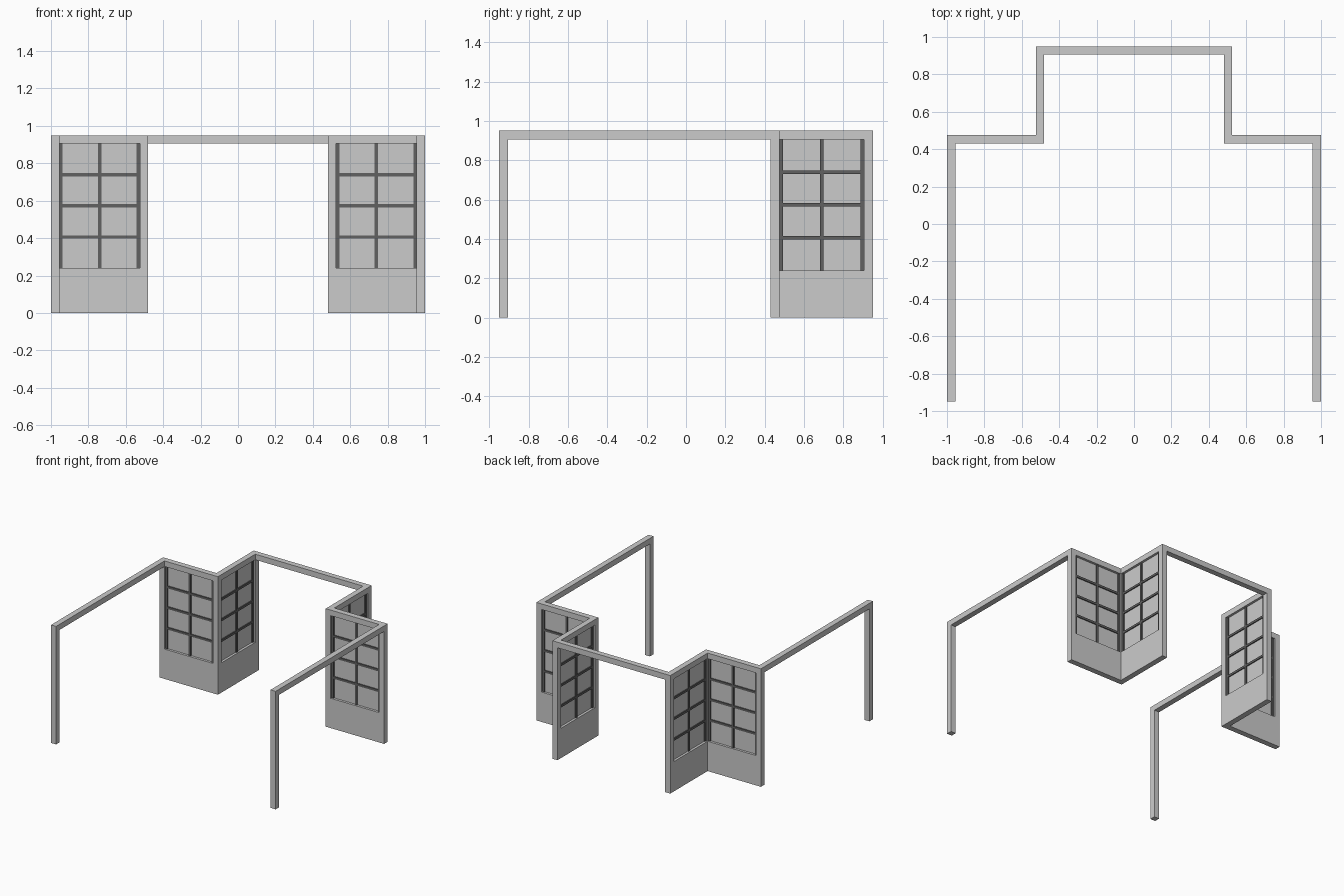
import bpy, bmesh
from mathutils import Vector

if "Cube" in bpy.data.objects:
    bpy.data.objects.remove(bpy.data.objects["Cube"])

W = 0.0225      # half thickness of the frame
TOP, SILL, HEAD = 0.95, 0.24, 0.905


def finish(name, bm):
    bmesh.ops.recalc_face_normals(bm, faces=bm.faces)
    me = bpy.data.meshes.new(name)
    bm.to_mesh(me)
    bm.free()
    ob = bpy.data.objects.new(name, me)
    bpy.context.collection.objects.link(ob)
    return ob


def add_box(bm, lo, hi):
    lo, hi = Vector(lo), Vector(hi)
    vs = bmesh.ops.create_cube(bm, size=1)["verts"]
    for v in vs:
        v.co = Vector(a + (c + 0.5) * (b - a) for a, b, c in zip(lo, hi, v.co))


def boxes(name, items):
    bm = bmesh.new()
    for lo, hi in items:
        add_box(bm, lo, hi)
    return finish(name, bm)


def both_sides(lo, hi):
    return [(lo, hi), ((-hi[0], lo[1], lo[2]), (-lo[0], hi[1], hi[2]))]


# Stepped plan swept as one mitred wall
half = [(-0.9775, -0.95), (-0.9775, 0.4525), (-0.5025, 0.4525), (-0.5025, 0.9275)]
path = [Vector(p) for p in half + [(-x, y) for x, y in reversed(half)]]
bm = bmesh.new()
pairs = []
for i, p in enumerate(path):
    d0 = (p - path[i - 1]).normalized() if i else None
    d1 = (path[i + 1] - p).normalized() if i < len(path) - 1 else d0
    d0 = d0 or d1
    off = Vector((-d0.y, d0.x))
    if d0.dot(d1) < 0.9:
        off += Vector((-d1.y, d1.x))
    pairs.append([bm.verts.new((*(p + s * W * off), 0)) for s in (1, -1)])
faces = [bm.faces.new((a[0], b[0], b[1], a[1])) for a, b in zip(pairs, pairs[1:])]
ext = bmesh.ops.extrude_face_region(bm, geom=faces, use_keep_orig=True)
bmesh.ops.translate(bm, vec=(0, 0, TOP),
                    verts=[g for g in ext["geom"] if isinstance(g, bmesh.types.BMVert)])
frame = finish("stepped_frame", bm)

# Openings: open sides, open back, and the four windows
cuts = {
    "side_opening_cutter": both_sides((-1.1, -0.905, -0.1), (-0.9, 0.43, HEAD)),
    "back_opening_cutter": [((-0.48, 0.8, -0.1), (0.48, 1.1, HEAD))],
    "front_window_cutter": both_sides((-0.955, 0.40, SILL), (-0.525, 0.50, HEAD)),
    "return_window_cutter": both_sides((-0.55, 0.475, SILL), (-0.45, 0.905, HEAD)),
}
for name, items in cuts.items():
    cutter = boxes(name, items)
    cutter.hide_render = True
    cutter.hide_viewport = False
    mod = frame.modifiers.new(name, 'BOOLEAN')
    mod.operation = 'DIFFERENCE'
    mod.solver = 'EXACT'
    mod.object = cutter

# Bake the cuts and drop the cutters
bpy.context.view_layer.update()
dg = bpy.context.evaluated_depsgraph_get()
baked = bpy.data.meshes.new_from_object(frame.evaluated_get(dg))
frame.modifiers.clear()
frame.data = baked
for name in cuts:
    bpy.data.objects.remove(bpy.data.objects[name])

# Dark glazing bars
dark = bpy.data.materials.new("dark_bars")
dark.diffuse_color = (0.12, 0.12, 0.12, 1)
dark.use_nodes = True
dark.node_tree.nodes["Principled BSDF"].inputs["Base Color"].default_value = dark.diffuse_color


def window(name, u0, u1, place):
    """Pane and bars in (along, depth, z), placed into the wall by place()."""
    def items(raw):
        return [it for lo, hi in raw for it in both_sides(place(*lo), place(*hi))]
    b, d, mid = 0.009, 0.011, (u0 + u1) / 2
    bars = [((a, -d, SILL), (c, d, HEAD)) for a, c in
            ((u0, u0 + 2 * b), (mid - b, mid + b), (u1 - 2 * b, u1))]
    for k in (1, 2, 3):
        z = SILL + (HEAD - SILL) * k / 4
        for a, c in ((u0 + 2 * b, mid - b), (mid + b, u1 - 2 * b)):
            bars.append(((a, -d, z - b), (c, d, z + b)))
    boxes(name + "_bars", items(bars)).data.materials.append(dark)
    boxes(name + "_panes", items([((u0, -0.003, SILL), (u1, 0.003, HEAD))]))


window("front_window", -0.955, -0.525, lambda u, v, z: (u, 0.4525 + v, z))
window("return_window", 0.475, 0.905, lambda u, v, z: (-0.5025 + v, u, z))
